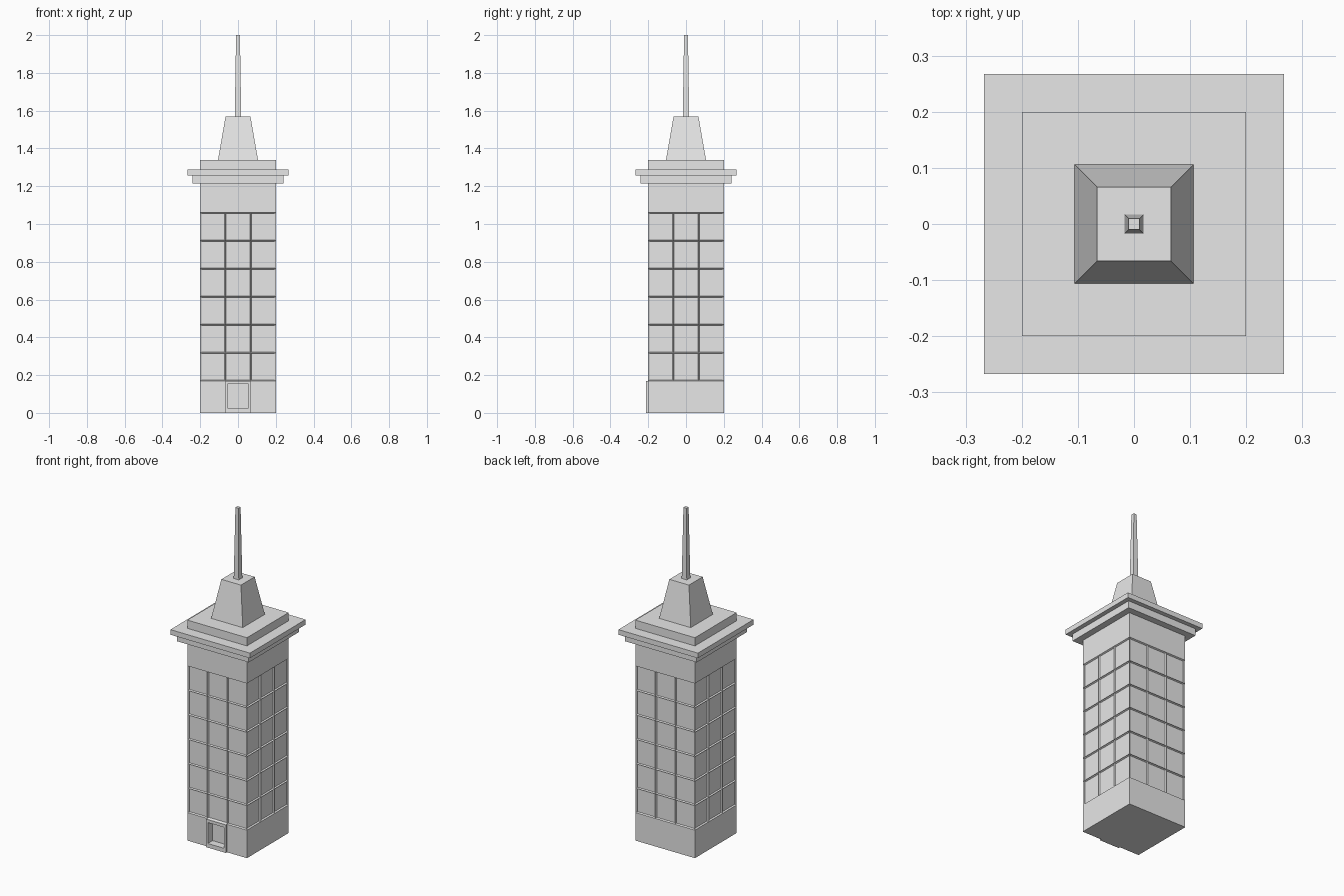
import bpy
import bmesh
from mathutils import Vector

cube = bpy.data.objects.get("Cube")
if cube:
    bpy.data.objects.remove(cube, do_unlink=True)

stone = bpy.data.materials.new("light_grey_stone")
stone.use_nodes = True
GREY = (0.8, 0.8, 0.8, 1.0)
stone.diffuse_color = GREY
stone.node_tree.nodes["Principled BSDF"].inputs["Base Color"].default_value = GREY


def finish(name, bm):
    mesh = bpy.data.meshes.new(name)
    bmesh.ops.recalc_face_normals(bm, faces=bm.faces)
    bm.to_mesh(mesh)
    bm.free()
    mesh.materials.append(stone)
    obj = bpy.data.objects.new(name, mesh)
    bpy.context.collection.objects.link(obj)
    return obj


def block(bm, x0, x1, y0, y1, z0, z1, taper=1.0):
    """Box between two corners; its top is scaled by taper."""
    verts = bmesh.ops.create_cube(bm, size=1)["verts"]
    centre = Vector((x0 + x1, y0 + y1, z0 + z1)) / 2
    for v in verts:
        s = taper if v.co.z > 0 else 1
        v.co = centre + Vector((v.co.x * (x1 - x0) * s,
                                v.co.y * (y1 - y0) * s,
                                v.co.z * (z1 - z0)))


def square_part(name, half, z0, z1, taper=1.0):
    bm = bmesh.new()
    block(bm, -half, half, -half, half, z0, z1, taper)
    return finish(name, bm)


def cut(obj, cutter):
    mod = obj.modifiers.new("opening", "BOOLEAN")
    mod.operation = "DIFFERENCE"
    mod.solver = "EXACT"
    mod.object = cutter
    bpy.context.view_layer.objects.active = obj
    bpy.ops.object.modifier_apply(modifier=mod.name)


# Tower shaft: wall band split into a grid, each pane set back slightly
HALF, LOW, HIGH, ROWS, COLS = 0.2, 0.17, 1.06, 6, 3
bm = bmesh.new()
block(bm, -HALF, HALF, -HALF, HALF, 0, 1.22)


def split(faces, point, normal):
    geom = list(faces) + list({e for f in faces for e in f.edges}) \
        + list({v for f in faces for v in f.verts})
    bmesh.ops.bisect_plane(bm, geom=geom, plane_co=point, plane_no=normal)


def wall_band():
    return [f for f in bm.faces if abs(f.normal.z) < 0.5
            and LOW < f.calc_center_median().z < HIGH]


bm.normal_update()
for i in range(ROWS + 1):
    z = LOW + (HIGH - LOW) * i / ROWS
    split(bm.faces[:], (0, 0, z), (0, 0, 1))
bm.normal_update()
for i in range(1, COLS):
    offset = HALF * (2 * i / COLS - 1)
    split(wall_band(), (offset, 0, 0), (1, 0, 0))
    split(wall_band(), (0, offset, 0), (0, 1, 0))
bm.normal_update()
bmesh.ops.inset_individual(bm, faces=wall_band(), thickness=0.006, depth=-0.009)
tower = finish("tower_shaft", bm)

# Door surround with a deep opening running into the shaft
bm = bmesh.new()
block(bm, -0.066, 0.066, -0.211, -0.19, 0, 0.17)
surround = finish("door_surround", bm)
bm = bmesh.new()
block(bm, -0.055, 0.055, -0.3, -0.165, 0.025, 0.152)
cutter = finish("door_cutter", bm)
cutter.hide_render = True
cut(tower, cutter)
cut(surround, cutter)
bpy.data.objects.remove(cutter, do_unlink=True)

# Stepped cornice, roof block, tapered cap and mast
square_part("lower_cornice", 0.24, 1.214, 1.257)
square_part("upper_cornice", 0.267, 1.257, 1.288)
square_part("roof_block", 0.2, 1.288, 1.338)
square_part("roof_cap", 0.106, 1.338, 1.57, 0.62)
square_part("mast", 0.017, 1.57, 2.0, 0.6)
